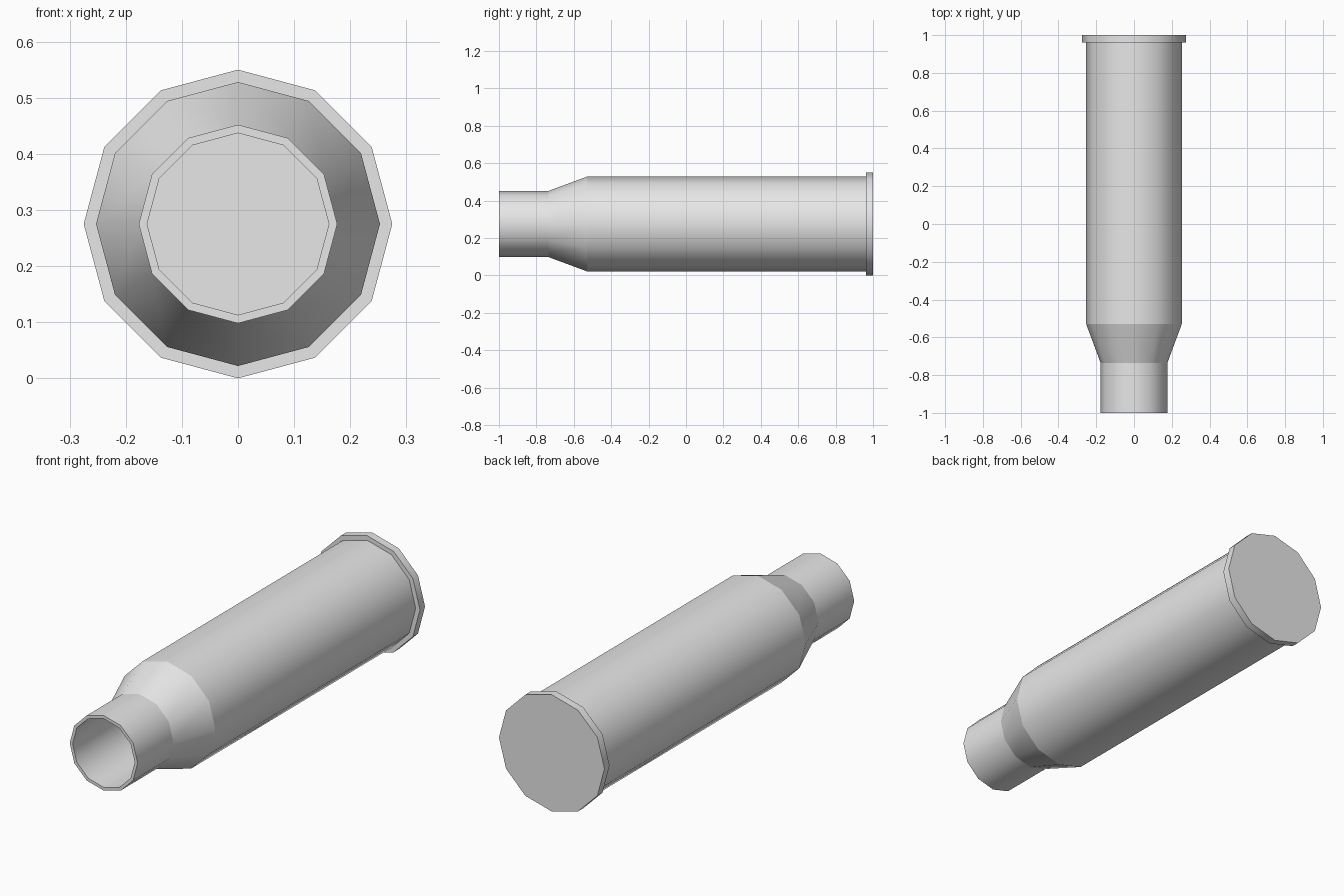
import bpy, bmesh, math

SIDES = 12
AXIS_Z = 0.275

# Remove the default cube
cube = bpy.data.objects.get("Cube")
if cube:
    bpy.data.objects.remove(cube, do_unlink=True)


def make_material(name, rgb):
    mat = bpy.data.materials.new(name)
    mat.use_nodes = True
    colour = (*rgb, 1.0)
    mat.diffuse_color = colour
    mat.node_tree.nodes["Principled BSDF"].inputs["Base Color"].default_value = colour
    return mat


def lathe_along_y(name, profile, material):
    """Sweep (radius, y) points round the y axis, capping both ends."""
    bm = bmesh.new()
    rings = []
    for radius, y in profile:
        ring = []
        for i in range(SIDES):
            a = math.tau * i / SIDES
            ring.append(bm.verts.new((radius * math.sin(a), y, radius * math.cos(a))))
        rings.append(ring)
    for a, b in zip(rings, rings[1:]):
        for i in range(SIDES):
            j = (i + 1) % SIDES
            bm.faces.new((a[i], a[j], b[j], b[i])).smooth = True
    bm.faces.new(rings[0])
    bm.faces.new(rings[-1])
    bmesh.ops.recalc_face_normals(bm, faces=bm.faces)
    # Keep every ring crisp while the walls shade smoothly around the axis
    for ring in rings:
        for i in range(SIDES):
            bm.edges.get((ring[i], ring[(i + 1) % SIDES])).smooth = False
    mesh = bpy.data.meshes.new(name)
    bm.to_mesh(mesh)
    bm.free()
    mesh.materials.append(material)
    obj = bpy.data.objects.new(name, mesh)
    obj.location.z = AXIS_Z
    bpy.context.collection.objects.link(obj)
    return obj


grey = make_material("plain grey", (0.8, 0.8, 0.8))

# Hollow casing: base rim, body, shoulder, neck, lip and inner bore
lathe_along_y("casing", [
    (0.275, 1.0), (0.275, 0.962),      # base rim
    (0.253, 0.962), (0.253, -0.53),    # body
    (0.177, -0.735), (0.177, -1.0),    # shoulder and neck
    (0.162, -1.0), (0.162, -0.5),      # lip and bore
], grey)
